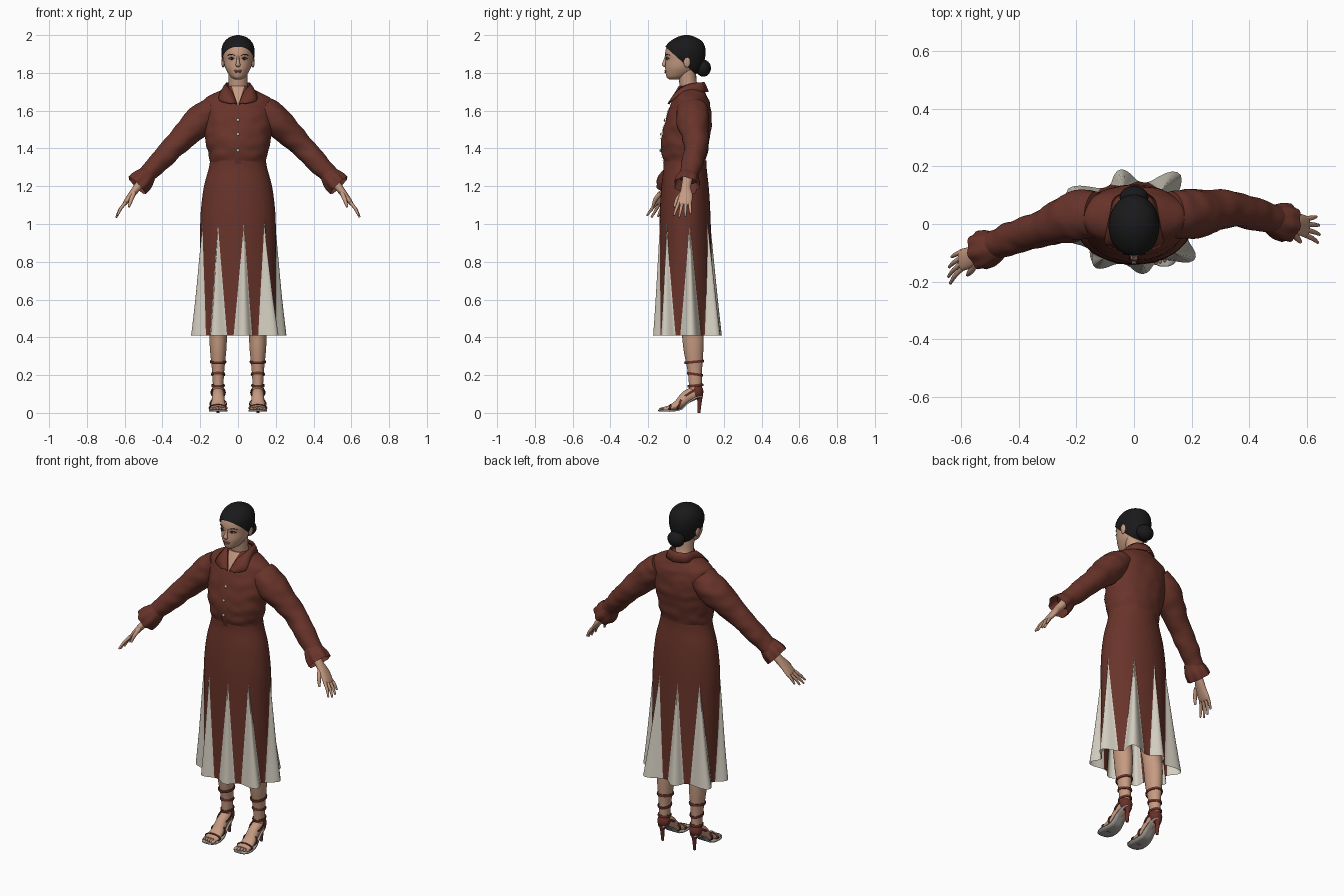
import bpy, bmesh, math
from mathutils import Vector, noise

if "Cube" in bpy.data.objects:
    bpy.data.objects.remove(bpy.data.objects["Cube"])

def material(name, r, g, b):
    m = bpy.data.materials.new(name)
    m.diffuse_color = (r, g, b, 1)
    m.use_nodes = True
    m.node_tree.nodes["Principled BSDF"].inputs["Base Color"].default_value = m.diffuse_color
    return m

BROWN = material("russet cloth", 0.140, 0.034, 0.023)
CREAM = material("cream cloth", 0.66, 0.62, 0.53)
SKIN = material("skin", 0.56, 0.325, 0.22)
HAIR = material("black hair", 0.010, 0.010, 0.011)
LEATHER = material("dark red leather", 0.14, 0.030, 0.022)
SOLE = material("grey sole", 0.38, 0.36, 0.33)
LIPS = material("lips", 0.40, 0.18, 0.14)
DARK = material("dark eye", 0.03, 0.02, 0.015)

def smooth(rows, k):
    """Catmull-Rom interpolation of a list of tuples."""
    out, n = [], len(rows)
    for i in range(n - 1):
        a, b, c, d = rows[max(i - 1, 0)], rows[i], rows[i + 1], rows[min(i + 2, n - 1)]
        for j in range(k):
            t = j / k
            out.append(tuple(0.5 * (2*q + (r - p)*t + (2*p - 5*q + 4*r - s)*t*t + (3*q - p - 3*r + s)*t**3)
                             for p, q, r, s in zip(a, b, c, d)))
    return out + [rows[-1]]

def grid(name, rings, mats, closed=True, caps=True, rule=None):
    """Skin a list of point rings; rule(row, column) picks the material."""
    n, verts, faces, idx = len(rings[0]), [p for r in rings for p in r], [], []
    for i in range(len(rings) - 1):
        for j in range(n if closed else n - 1):
            k = (j + 1) % n
            faces.append((i*n + j, i*n + k, (i + 1)*n + k, (i + 1)*n + j))
            idx.append(rule(i, j) if rule else 0)
    if caps and closed:
        last = (len(rings) - 1) * n
        faces += [tuple(range(n))[::-1], tuple(range(last, last + n))]
        idx += [0, 0]
    me = bpy.data.meshes.new(name)
    me.from_pydata(verts, [], faces)
    for m in mats:
        me.materials.append(m)
    me.polygons.foreach_set("material_index", idx)
    bm = bmesh.new()
    bm.from_mesh(me)
    bmesh.ops.recalc_face_normals(bm, faces=bm.faces)
    bm.to_mesh(me)
    bm.free()
    ob = bpy.data.objects.new(name, me)
    bpy.context.collection.objects.link(ob)
    return ob

def wrinkle(p, amp):
    return amp * noise.noise(Vector((p.x * 14, p.y * 14, p.z * 22)))

def body(name, rows, mat, n=48, k=5, amp=0, grow=0):
    """Upright loft of rows (z, front y, back y, half width)."""
    rings = []
    for z, f, b, w in smooth(rows, k):
        ring = []
        for j in range(n):
            a = 2 * math.pi * j / n
            p = Vector(((w + grow) * math.cos(a), (f + b)/2 + ((b - f)/2 + grow) * math.sin(a), z))
            s = 1 + wrinkle(p, amp)
            ring.append(Vector((p.x * s, p.y * s, z)))
        rings.append(ring)
    return grid(name, rings, [mat])

def tube(name, rows, mat, n=20, k=5, ref=(0, 1, 0), amp=0, ruffle=0, caps=True):
    """Tube along rows (x, y, z, thickness radius, radius along ref)."""
    rows, rings = smooth(rows, k), []
    for i, (x, y, z, r1, r2) in enumerate(rows):
        c = Vector((x, y, z))
        t = Vector(rows[min(i + 1, len(rows) - 1)][:3]) - Vector(rows[max(i - 1, 0)][:3])
        u = t.cross(Vector(ref)).normalized()
        v = t.cross(u).normalized()
        ring = []
        for j in range(n):
            a = 2 * math.pi * j / n
            d = u * r1 * math.cos(a) + v * r2 * math.sin(a)
            s = 1 + wrinkle(c + d, amp) + ruffle * math.sin(7 * a) * i / len(rows)
            ring.append(c + d * s)
        rings.append(ring)
    return grid(name, rings, [mat], caps=caps)

def ball(name, loc, scale, mat, seg=20):
    bm = bmesh.new()
    bmesh.ops.create_uvsphere(bm, u_segments=seg, v_segments=seg // 2, radius=1)
    me = bpy.data.meshes.new(name)
    for v in bm.verts:
        v.co = Vector(a * b for a, b in zip(v.co, scale)) + Vector(loc)
    bm.to_mesh(me)
    bm.free()
    me.materials.append(mat)
    ob = bpy.data.objects.new(name, me)
    bpy.context.collection.objects.link(ob)
    return ob

def cut(ob, co, no):
    """Remove everything on the positive side of a plane."""
    bm = bmesh.new()
    bm.from_mesh(ob.data)
    bmesh.ops.bisect_plane(bm, geom=bm.verts[:] + bm.edges[:] + bm.faces[:], plane_co=co, plane_no=no, clear_outer=True)
    bm.to_mesh(ob.data)
    bm.free()

def band(name, c, rx, ry, tilt, r, mat):
    """Closed strap loop, tilted about the x axis."""
    rings = []
    for i in range(28):
        a = 2 * math.pi * i / 27
        o = Vector((math.cos(a), math.sin(a), 0))
        ring = []
        for j in range(6):
            b = math.pi * j / 3
            x, y, z = o.x * (rx + r*0.5*math.cos(b)), o.y * (ry + r*0.5*math.cos(b)), r * math.sin(b)
            ring.append(Vector((c[0] + x, c[1] + y*math.cos(tilt) - z*math.sin(tilt),
                                c[2] + y*math.sin(tilt) + z*math.cos(tilt))))
        rings.append(ring)
    return grid(name, rings, [mat], caps=False)

# Head, hair and neck
body("head", [(1.765, -.088, -.04, .016), (1.777, -.102, 0, .036), (1.80, -.108, .04, .054), (1.83, -.110, .06, .069),
              (1.87, -.108, .08, .077), (1.90, -.111, .088, .080), (1.94, -.101, .088, .077),
              (1.97, -.072, .07, .06), (1.985, -.03, .03, .03)], SKIN)
hair = body("hair", [(1.79, -.05, .05, .04), (1.82, -.09, .082, .066), (1.86, -.113, .097, .081), (1.90, -.118, .103, .088),
                     (1.94, -.108, .1, .084), (1.97, -.08, .082, .068), (1.99, -.045, .048, .042), (2.0, -.01, .015, .008)], HAIR)
cut(hair, (0, -.105, 1.935), (0, -1, -1.1))
ball("hair_bun", (0, .092, 1.825), (.05, .04, .045), HAIR, 28)
tube("neck", [(0, .035, 1.60, .06, .05), (0, .025, 1.68, .056, .05), (0, .012, 1.74, .05, .046), (0, .005, 1.81, .052, .048)], SKIN)
tube("nose", [(0, -.105, 1.89, .006, .006), (0, -.113, 1.862, .008, .008), (0, -.117, 1.843, .013, .010), (0, -.110, 1.834, .009, .004)], SKIN, 14)
ball("upper_lip", (0, -.107, 1.812), (.021, .007, .005), LIPS)
ball("lower_lip", (0, -.106, 1.804), (.017, .008, .006), LIPS)
for s in (-1, 1):
    ball("eye", (s*.033, -.097, 1.874), (.014, .007, .005), CREAM)
    ball("iris", (s*.033, -.1015, 1.875), (.007, .004, .006), DARK)
    tube("eyelid", [(s*.016, -.104, 1.873, .002, .002), (s*.033, -.103, 1.881, .003, .003), (s*.051, -.089, 1.875, .002, .002)], DARK, 8)
    tube("eyebrow", [(s*.015, -.109, 1.892, .002, .002), (s*.036, -.101, 1.898, .002, .002), (s*.056, -.085, 1.893, .002, .002)], DARK, 8)
    ball("ear", (s*.079, .005, 1.858), (.009, .018, .03), SKIN)

# Shirt with open neck, placket, collar and buttons
SHIRT = [(1.29, -.108, .098, .138), (1.33, -.118, .106, .147), (1.37, -.128, .114, .158), (1.43, -.132, .122, .170),
         (1.50, -.122, .134, .180), (1.57, -.103, .135, .186), (1.63, -.083, .128, .184), (1.665, -.068, .116, .170),
         (1.69, -.056, .106, .132), (1.71, -.046, .096, .088), (1.73, -.035, .085, .06)]
body("shirt", SHIRT, BROWN, 72, amp=.05)
chest = body("open_neck_skin", SHIRT, SKIN, 72, grow=.005)
placket = body("button_placket", SHIRT, BROWN, 72, grow=.004)
for s in (-1, 1):
    cut(chest, (0, 0, 1.625), (s, 0, -.32))
    cut(placket, (s*.015, 0, 0), (s, 0, 0))
for part in (chest, placket):
    cut(part, (0, 0, 0), (0, 1, 0))
cut(placket, (0, 0, 1.63), (0, 0, 1))
for z, y in ((1.39, -.136), (1.475, -.133), (1.55, -.114)):
    ball("button", (0, y, z), (.008, .004, .008), CREAM, 12)
half = smooth([(0, .097, 1.752, 0, .120, 1.70), (.05, .080, 1.75, .068, .092, 1.70), (.065, .03, 1.745, .088, .03, 1.705),
               (.054, -.02, 1.728, .098, -.03, 1.692), (.028, -.060, 1.695, .098, -.074, 1.655), (.004, -.092, 1.635, .04, -.098, 1.638)], 4)
edge = [(-r[0], r[1], r[2], -r[3], r[4], r[5]) for r in half[:0:-1]] + half
collar = grid("collar", [[Vector(r[:3]) for r in edge],
                         [(Vector(r[:3]) + Vector(r[3:])) / 2 + Vector((0, 0, .006)) for r in edge],
                         [Vector(r[3:]) for r in edge]], [BROWN], closed=False)
collar.modifiers.new("thickness", "SOLIDIFY").thickness = .005

# Skirt: plain above, flared cream godets between narrow russet strips below
SKIRT = [(.41, -.15, .155, .212), (.6, -.146, .147, .206), (.8, -.143, .139, .203), (1.0, -.14, .131, .2),
         (1.1, -.137, .127, .194), (1.2, -.13, .12, .18), (1.29, -.12, .11, .156), (1.335, -.119, .108, .148)]
GODETS = [10, 62, 100, 138, 200, 238, 279, 314]
FLARE = [.26, .40, .28, .37, .24, .23, .2, .33]
COLS = 10
STRIP = 5
rings = []
for z, f, b, w in smooth(SKIRT, 5):
    t = max(0.0, (1.0 - z) / .59)
    ring = []
    for i, g in enumerate(GODETS):
        before = GODETS[i - 1] - (360 if i == 0 else 0)
        after = GODETS[(i + 1) % 8] + (360 if i == 7 else 0)
        left = g + ((before - g) / 2 + STRIP) * max(t, .01)
        right = g + ((after - g) / 2 - STRIP) * max(t, .01)
        then = after + ((g - after) / 2 + STRIP) * max(t, .01)
        for lo, hi, cream in ((left, right, True), (right, then, False)):
            for c in range(COLS):
                u = c / COLS
                a = math.radians(lo + (hi - lo) * u)
                s = 1 + t * ((FLARE[i] * math.sin(math.pi * u) ** 1.5 if cream else -.02 * math.sin(math.pi * u)) - .035)
                ring.append(Vector((w*s*math.cos(a), (f + b)/2 + (b - f)/2*s*math.sin(a), z)))
    rings.append(ring)
grid("skirt", rings, [BROWN, CREAM], caps=False, rule=lambda i, j: int(i < 15 and (j // COLS) % 2 == 0))

# Sleeves, cuffs and hands: each side has its own depth path
for s, ys, hy in ((-1, (.03, .028, -.02, -.052, -.08), (-.085, -.115, -.165)), (1, (.03, .035, .053, .03, .013), (.01, 0, -.02))):
    path = [(.13, 1.615, .064, .08), (.2, 1.55, .08, .086), (.33, 1.42, .062, .062), (.43, 1.317, .054, .057), (.50, 1.243, .044, .048)]
    tube("sleeve", [(s*x, y, z, a, b) for (x, z, a, b), y in zip(path, ys)], BROWN, 36, 10, amp=.1)
    w, m, e = hy
    tube("flared_cuff", [(s*.472, w + .012, 1.270, .044, .047), (s*.49, w + .004, 1.25, .054, .056), (s*.51, w - .002, 1.228, .062, .064),
                         (s*.535, w - .008, 1.203, .062, .066)], BROWN, 56, 4, ruffle=.07, caps=False)
    tube("hand", [(s*.49, w, 1.25, .024, .027), (s*.535, w - .01, 1.192, .021, .026), (s*.568, m, 1.15, .017, .036),
                  (s*.598, m - .01, 1.11, .012, .038), (s*.605, m - .012, 1.10, .006, .034)], SKIN)
    for i in range(4):
        o, l = (i - 1.5), (.92, 1.05, 1, .8)[i]
        y0 = m - .01 + o*.019
        y1 = y0 + (e - m + .01 + o*.012) * l
        tube("finger", [(s*.596, y0, 1.113, .009, .009), (s*(.596 + .028*l), (y0 + y1)/2, 1.113 - .036*l, .008, .008),
                        (s*(.596 + .046*l), y1, 1.113 - .074*l, .005, .005)], SKIN, 10, 4)
    tube("thumb", [(s*.55, m - .02, 1.165, .012, .012), (s*.565, m - .047, 1.13, .011, .011), (s*.578, m - .062, 1.09, .006, .006)], SKIN, 10, 4)

# Legs and strappy heeled sandals
for s in (-1, 1):
    X = s * .105
    tube("leg", [(s*.1, .0, 1.0, .088, .095), (s*.105, .01, .65, .068, .07), (X, .025, .5, .052, .056), (X, .036, .41, .047, .057),
                 (X, .04, .33, .043, .052), (X, .047, .22, .032, .038), (X, .05, .14, .028, .034), (X, .05, .09, .028, .032)], SKIN, 28)
    tube("foot", [(X, .08, .108, .022, .022), (X, .05, .105, .034, .031), (X, .005, .085, .034, .033), (X, -.04, .045, .026, .038),
                  (X, -.085, .026, .015, .043), (X, -.112, .022, .011, .041)], SKIN, ref=(1, 0, 0))
    for i in range(5):
        ball("toe", (X + s*(-.031 + i*.0165), -.122 + i*.005, .020), ((.011 if i == 0 else .008), .021, .010), SKIN, 12)
    sole = smooth([(.088, .086, .018), (.06, .078, .03), (.02, .056, .034), (-.02, .019, .038), (-.06, .008, .046),
                   (-.11, .007, .048), (-.138, .008, .034), (-.148, .009, .012)], 4)
    ob = grid("sole", [[Vector((X + h*q/3, y, z)) for q in (-3, -1, 1, 3)] for y, z, h in sole], [SOLE], closed=False)
    ob.modifiers.new("thickness", "SOLIDIFY").thickness = .008
    tube("stiletto_heel", [(X, .072, .098, .024, .02), (X, .072, .06, .012, .012), (X, .068, .0, .008, .008)], LEATHER, 14)
    cup = ball("heel_counter", (X, .056, .112), (.036, .036, .042), LEATHER, 24)
    cut(cup, (0, .045, .112), (0, -1, -.2))
    for z, y, rx, ry, tilt in ((.27, .043, .040, .049, .1), (.205, .048, .034, .040, -.15), (.145, .05, .032, .039, .12)):
        band("ankle_strap", (X, y, z), rx, ry, tilt, .008, LEATHER)
    band("instep_strap", (X, .025, .108), .037, .056, .55, .007, LEATHER)
    band("mid_strap", (X, -.035, .047), .043, .032, 1.2, .007, LEATHER)
    band("toe_strap", (X, -.085, .026), .047, .017, 1.4, .007, LEATHER)

# Smooth shading with sharp creases kept
bpy.ops.object.select_all(action='SELECT')
bpy.context.view_layer.objects.active = collar
bpy.ops.object.shade_smooth_by_angle(angle=math.radians(50))
